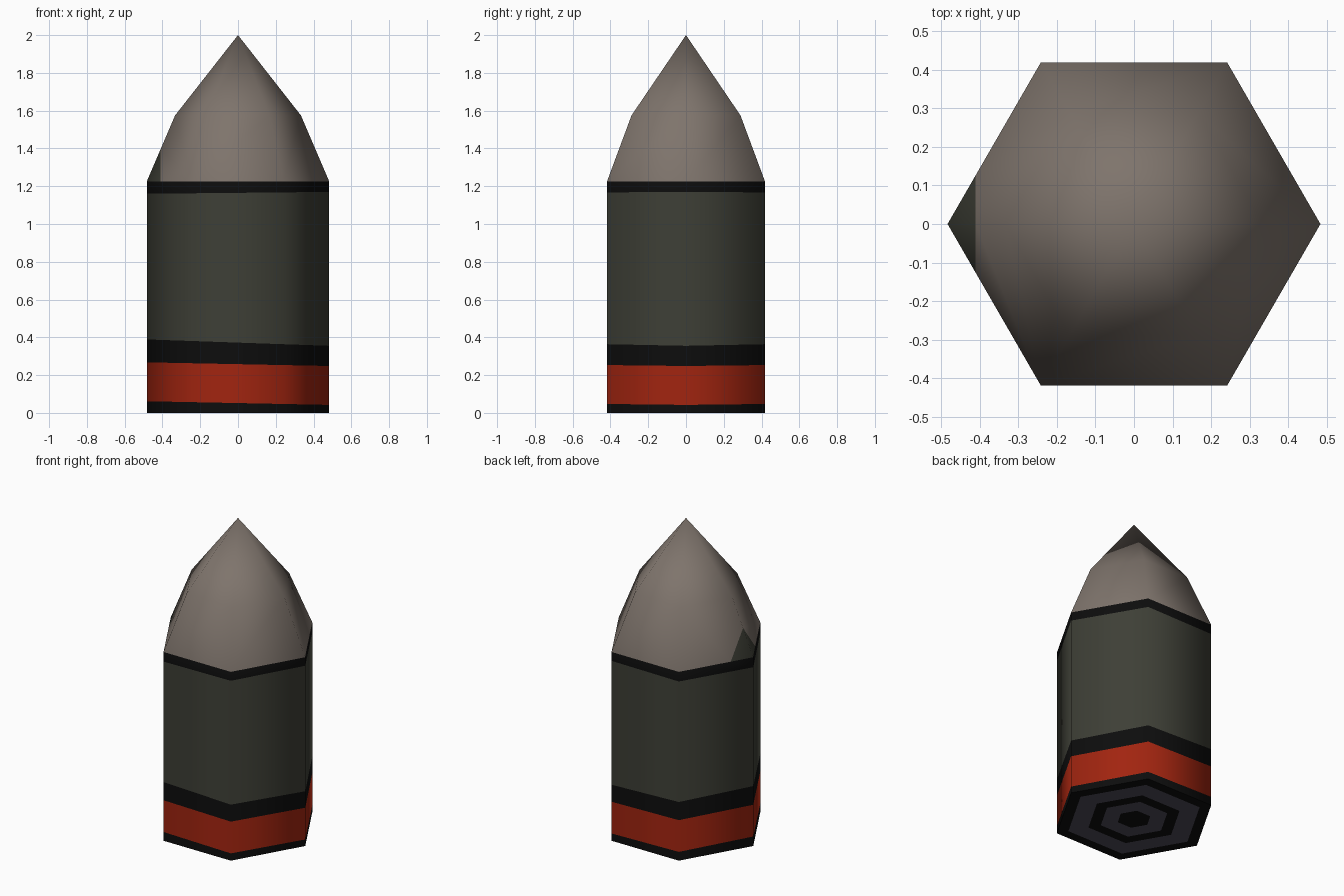
import bpy, bmesh, math

if "Cube" in bpy.data.objects:
    bpy.data.objects.remove(bpy.data.objects["Cube"])

SIDES = 6
R = 0.483

# One flat colour per material
COLOURS = [
    ("black", (0.004, 0.004, 0.004)),
    ("red", (0.36, 0.018, 0.005)),
    ("dark olive", (0.048, 0.05, 0.037)),
    ("warm grey", (0.21, 0.175, 0.15)),
    ("slate violet", (0.075, 0.068, 0.095)),
]
BLACK, RED, OLIVE, GREY, VIOLET = range(5)

# Rings from the base centre outwards and up: radius, z, tilt along x, colour of the strip below
RINGS = [
    (R * 0.21, 0, 0, BLACK),
    (R * 0.43, 0, 0, VIOLET),
    (R * 0.59, 0, 0, BLACK),
    (R * 0.85, 0, 0, VIOLET),
    (R, 0, 0, BLACK),
    (R, 0.052, -0.02, BLACK),
    (R, 0.258, -0.02, RED),
    (R, 0.372, -0.035, BLACK),
    (R, 1.165, 0.01, OLIVE),
    (R, 1.225, 0, BLACK),
    (0.333, 1.575, 0, GREY),
]

mesh = bpy.data.meshes.new("bullet_shell")
shell = bpy.data.objects.new("bullet_shell", mesh)
bpy.context.collection.objects.link(shell)
for name, rgb in COLOURS:
    mat = bpy.data.materials.new(name)
    mat.diffuse_color = (*rgb, 1)
    mat.use_nodes = True
    mat.node_tree.nodes["Principled BSDF"].inputs["Base Color"].default_value = mat.diffuse_color
    mesh.materials.append(mat)

bm = bmesh.new()


def add_face(verts, colour):
    face = bm.faces.new(verts)
    face.material_index = colour
    return face


def ring(radius, z, tilt):
    points = []
    for i in range(SIDES):
        a = math.tau * i / SIDES
        x, y = radius * math.cos(a), radius * math.sin(a)
        points.append(bm.verts.new((x, y, z + tilt * x)))
    return points


# Base disc, rings, hexagonal body and lower nose
previous = None
for radius, z, tilt, colour in RINGS:
    current = ring(radius, z, tilt)
    if previous is None:
        add_face(current[::-1], colour)
    else:
        for i in range(SIDES):
            j = (i + 1) % SIDES
            add_face((previous[i], previous[j], current[j], current[i]), colour)
    previous = current

# Pointed tip
tip = bm.verts.new((0, 0, 2))
for i in range(SIDES):
    add_face((previous[i], previous[(i + 1) % SIDES], tip), GREY)

# Small olive patch on the left corner of the nose
nose = [f for f in bm.faces if f.material_index == GREY and f.calc_center_median().x < -0.2
        and f.calc_center_median().z < 1.5]
edges = {e for f in nose for e in f.edges}
verts = {v for f in nose for v in f.verts}
bmesh.ops.bisect_plane(bm, geom=[*nose, *edges, *verts],
                       plane_co=(-0.41, 0, 0), plane_no=(1, 0, 0))
for f in bm.faces:
    if f.material_index == GREY and f.calc_center_median().x < -0.41:
        f.material_index = OLIVE

bmesh.ops.recalc_face_normals(bm, faces=bm.faces)
bm.to_mesh(mesh)
bm.free()

# Smooth round the sides, sharp at the base rim
bpy.context.view_layer.objects.active = shell
shell.select_set(True)
bpy.ops.object.shade_smooth_by_angle(angle=math.radians(70))
